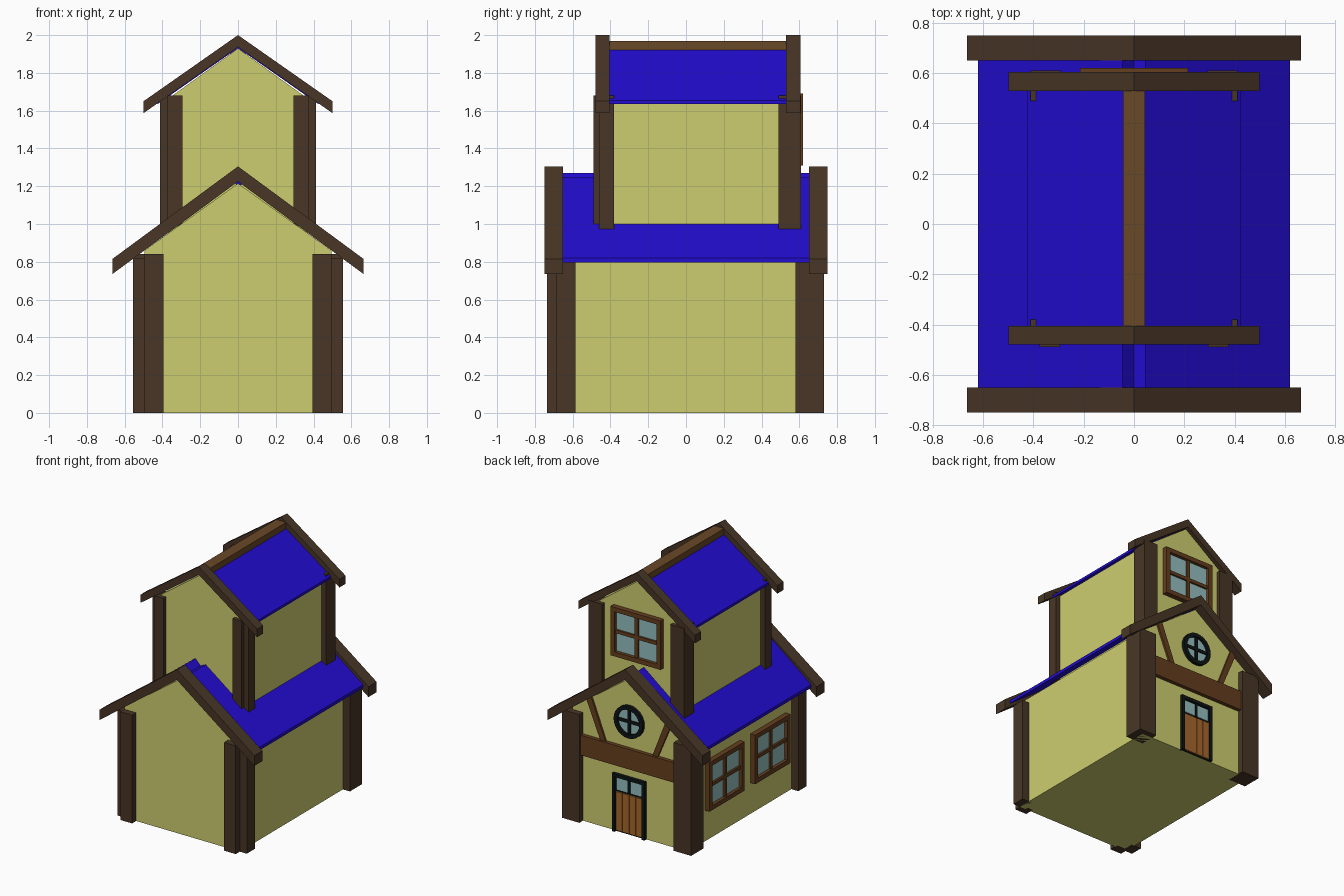
import bpy, bmesh, math
from mathutils import Matrix, Vector

cube = bpy.data.objects.get("Cube")
if cube:
    bpy.data.objects.remove(cube, do_unlink=True)


def material(name, r, g, b):
    lin = [((c / 255 + 0.055) / 1.055) ** 2.4 if c > 10 else c / 255 / 12.92 for c in (r, g, b)]
    m = bpy.data.materials.new(name)
    m.use_nodes = True
    m.diffuse_color = (*lin, 1)
    m.node_tree.nodes["Principled BSDF"].inputs["Base Color"].default_value = (*lin, 1)
    return m


PLASTER = material("yellow plaster", 206, 206, 112)
ROOF = material("blue roof", 34, 12, 208)
TIMBER = material("dark timber", 72, 54, 38)
RIDGE = material("ridge wood", 104, 72, 38)
BEAM = material("brown beam wood", 100, 62, 30)
DOOR = material("door wood", 166, 102, 42)
BLACK = material("black frame", 14, 20, 20)
GLASS = material("pale glass", 148, 190, 190)


def finish(name, bm, mat, matrix=None):
    bmesh.ops.recalc_face_normals(bm, faces=bm.faces)
    me = bpy.data.meshes.new(name)
    bm.to_mesh(me)
    bm.free()
    me.materials.append(mat)
    ob = bpy.data.objects.new(name, me)
    bpy.context.collection.objects.link(ob)
    if matrix:
        ob.matrix_world = matrix
    return ob


def boxes(name, mat, bounds, matrix=None):
    """One object from boxes given as (x0, x1, y0, y1, z0, z1)."""
    bm = bmesh.new()
    for x0, x1, y0, y1, z0, z1 in bounds:
        m = Matrix.Translation(((x0 + x1) / 2, (y0 + y1) / 2, (z0 + z1) / 2))
        bmesh.ops.create_cube(bm, size=1, matrix=m @ Matrix.Diagonal((x1 - x0, y1 - y0, z1 - z0, 1)))
    return finish(name, bm, mat, matrix)


def prism(name, mat, profile, y0, y1):
    """Extrude an x-z outline along y."""
    bm = bmesh.new()
    face = bm.faces.new([bm.verts.new((x, y0, z)) for x, z in profile])
    ext = bmesh.ops.extrude_face_region(bm, geom=[face])["geom"]
    bmesh.ops.translate(bm, vec=(0, y1 - y0, 0), verts=[v for v in ext if isinstance(v, bmesh.types.BMVert)])
    return finish(name, bm, mat)


def sheet(top, drop):
    """Closed outline of a roof line with the same line below it."""
    return top + [(x, z - drop) for x, z in reversed(top)]


def gable_boards(name, half, peak, end, drop, spans):
    line = [(-half, end), (0, peak), (half, end)]
    for label, (y0, y1) in zip(("front", "back"), spans):
        prism(f"{name}_{label}_gable_board", TIMBER, sheet(line, drop), y0, y1)


def house_walls(name, half, base, eave, peak, y0, y1):
    prism(name, PLASTER, [(-half, base), (half, base), (half, eave), (0, peak), (-half, eave)], y0, y1)


def posts(name, bounds):
    """Posts on the +x side, mirrored to the other side."""
    for side, s in (("left", 1), ("right", -1)):
        boxes(f"{name}_{side}_posts", TIMBER,
              [(*sorted((s * b[0], s * b[1])), *b[2:]) for b in bounds])


def window(name, w, h, matrix):
    """Four-pane window facing local +y."""
    a, b, t, c = w / 2, h / 2, 0.035, 0.013
    boxes(name + "_frame", BEAM, [
        (-a, -a + t, -0.02, 0.04, -b, b), (a - t, a, -0.02, 0.04, -b, b),
        (-a + t, a - t, -0.02, 0.04, -b, -b + t), (-a + t, a - t, -0.02, 0.04, b - t, b),
        (-c, c, -0.02, 0.03, -b + t, b - t),
        (-a + t, -c, -0.02, 0.03, -c, c), (c, a - t, -0.02, 0.03, -c, c)], matrix)
    boxes(name + "_glass", GLASS, [(-a + t, a - t, -0.01, 0.015, -b + t, b - t)], matrix)


# Lower storey
house_walls("lower_walls", 0.495, 0, 0.86, 1.215, -0.685, 0.685)
prism("lower_roof", ROOF, sheet(
    [(-0.62, 0.82), (-0.045, 1.27), (0, 1.225), (0.045, 1.245), (0.62, 0.82)], 0.025), -0.65, 0.65)
gable_boards("lower", 0.665, 1.305, 0.815, 0.08, ((-0.75, -0.65), (0.65, 0.75)))
posts("lower", [(0.395, 0.495, -0.735, -0.66, 0, 0.84),
                (0.47, 0.555, -0.685, -0.585, 0, 0.82),
                (0.405, 0.555, 0.58, 0.73, 0, 0.84)])

# Upper storey
house_walls("upper_walls", 0.375, 0.95, 1.66, 1.93, -0.46, 0.58)
prism("upper_roof", ROOF, sheet([(-0.425, 1.655), (0, 1.952), (0.425, 1.655)], 0.02), -0.405, 0.53)
boxes("upper_ridge_beam", RIDGE, [(-0.043, 0.043, -0.405, 0.53, 1.9, 1.97)])
gable_boards("upper", 0.5, 2.0, 1.65, 0.063, ((-0.48, -0.405), (0.53, 0.605)))
posts("upper", [(0.295, 0.375, -0.49, -0.44, 0.99, 1.68),
                (0.35, 0.412, -0.46, -0.38, 0.96, 1.68),
                (0.292, 0.412, 0.49, 0.61, 0.96, 1.68)])

# Windows
window("upper_window", 0.43, 0.38, Matrix.Translation((0, 0.58, 1.5)))
for label, y in (("back", 0.26), ("front", -0.3)):
    window(f"side_{label}_window", 0.43, 0.38,
           Matrix.Translation((-0.495, y, 0.43)) @ Matrix.Rotation(math.pi / 2, 4, 'Z'))

# Round window
ring = bmesh.new()
corners = [ring.verts.new((r, y, 0)) for r, y in ((0.095, 0), (0.125, 0), (0.125, 0.035), (0.095, 0.035))]
edges = [ring.edges.new((corners[i], corners[(i + 1) % 4])) for i in range(4)]
bmesh.ops.spin(ring, geom=corners + edges, cent=(0, 0, 0), axis=(0, 1, 0), angle=math.tau, steps=24)
bmesh.ops.remove_doubles(ring, verts=ring.verts, dist=0.0005)
at = Matrix.Translation((0, 0.675, 0.88))
finish("round_window_frame", ring, BLACK, at)
circle = [(0.1 * math.cos(i * math.tau / 24), 0.88 + 0.1 * math.sin(i * math.tau / 24)) for i in range(24)]
prism("round_window_glass", GLASS, circle, 0.675, 0.693)
boxes("round_window_bars", BLACK, [(-0.012, 0.012, 0, 0.027, -0.1, 0.1),
                                   (-0.1, 0.1, 0, 0.026, -0.012, 0.012)], at)

# Timber framing around the entrance
boxes("entrance_beam", BEAM, [(-0.41, 0.41, 0.67, 0.715, 0.52, 0.675)])
for label, s in (("left", 1), ("right", -1)):
    prism(f"{label}_gable_strut", BEAM,
          [(s * 0.2, 0.67), (s * 0.245, 0.67), (s * 0.37, 0.97), (s * 0.325, 0.99)], 0.67, 0.7)

# Door
boxes("door_frame", BLACK, [
    (-0.14, -0.115, 0.67, 0.71, 0, 0.45), (0.115, 0.14, 0.67, 0.71, 0, 0.45),
    (-0.115, 0.115, 0.67, 0.71, 0.425, 0.45), (-0.115, 0.115, 0.67, 0.69, 0, 0.425),
    (-0.01, 0.01, 0.69, 0.7, 0.32, 0.425)])
boxes("door_glass", GLASS, [(-0.11, -0.01, 0.68, 0.695, 0.325, 0.42), (0.01, 0.11, 0.68, 0.695, 0.325, 0.42)])
boxes("door_planks", DOOR, [(-0.115 + i * 0.058, -0.061 + i * 0.058, 0.68, 0.7, 0.01, 0.31) for i in range(4)])
